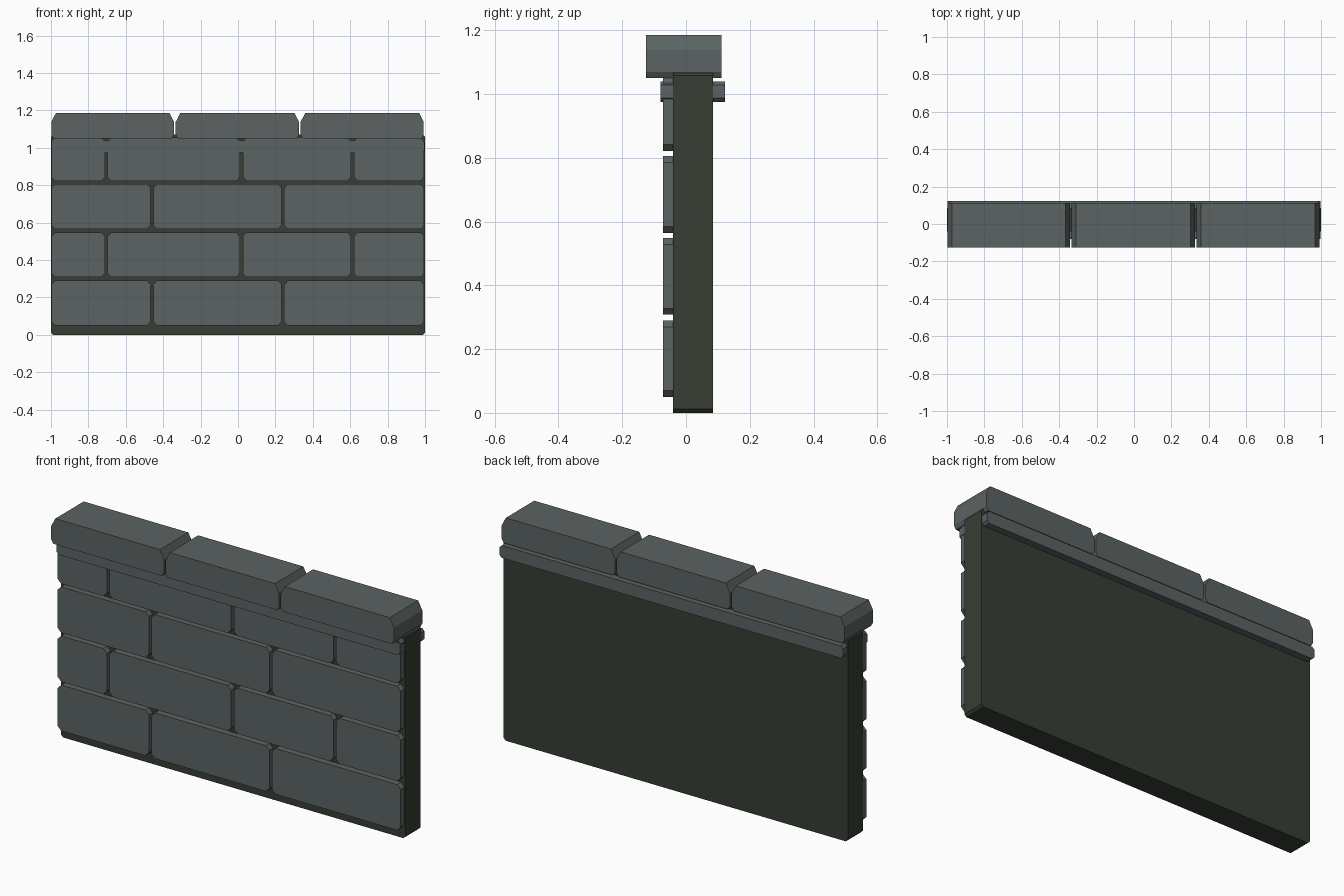
import bpy, bmesh

if "Cube" in bpy.data.objects:
    bpy.data.objects.remove(bpy.data.objects["Cube"])


def material(name, rgb):
    m = bpy.data.materials.new(name)
    m.diffuse_color = (*rgb, 1)
    m.use_nodes = True
    m.node_tree.nodes["Principled BSDF"].inputs["Base Color"].default_value = m.diffuse_color
    return m


STONE = material("grey stone", (0.105, 0.125, 0.123))
MORTAR = material("dark mortar", (0.038, 0.048, 0.035))


def block(name, x0, x1, y0, y1, z0, z1, mat, low=(0.02, 0.02), high=(0.02, 0.02)):
    """Block along y whose front outline has cut corners: low / high = (width, height)."""
    (lx, lz), (hx, hz) = low, high
    outline = [(x0 + lx, z0), (x1 - lx, z0), (x1, z0 + lz), (x1, z1 - hz),
               (x1 - hx, z1), (x0 + hx, z1), (x0, z1 - hz), (x0, z0 + lz)]
    bm = bmesh.new()
    front = bm.faces.new([bm.verts.new((x, y0, z)) for x, z in outline])
    ext = bmesh.ops.extrude_face_region(bm, geom=[front])
    verts = [v for v in ext["geom"] if isinstance(v, bmesh.types.BMVert)]
    bmesh.ops.translate(bm, verts=verts, vec=(0, y1 - y0, 0))
    bmesh.ops.recalc_face_normals(bm, faces=bm.faces)
    mesh = bpy.data.meshes.new(name)
    bm.to_mesh(mesh)
    bm.free()
    mesh.materials.append(mat)
    obj = bpy.data.objects.new(name, mesh)
    bpy.context.collection.objects.link(obj)
    return obj


# Wall core
c = (0.012, 0.012)
block("wall_core", -1, 1, -0.04, 0.085, 0, 1.07, MORTAR, c, c)

# Brick courses on the front, alternating joints
odd = [(-0.997, -0.468), (-0.453, 0.232), (0.247, 0.995)]
even = [(-0.997, -0.712), (-0.697, 0.01), (0.026, 0.604), (0.62, 0.995)]
courses = [(0.05, 0.29, odd), (0.308, 0.548, even),
           (0.565, 0.806, odd), (0.822, 1.055, even)]
for r, (z0, z1, spans) in enumerate(courses):
    for i, (x0, x1) in enumerate(spans):
        block(f"brick_{r + 1}_{i + 1}", x0, x1, -0.072, -0.035, z0, z1, STONE)

# Ledge below the coping, proud on both faces
c = (0.012, 0.012)
block("ledge", -0.997, 0.997, -0.08, 0.122, 0.975, 1.04, STONE, c, c)

# Coping stones
for i, (x0, x1) in enumerate([(-0.998, -0.342), (-0.333, 0.326), (0.335, 0.993)]):
    block(f"coping_stone_{i + 1}", x0, x1, -0.125, 0.111, 1.05, 1.185, STONE,
          (0.012, 0.02), (0.024, 0.046))
